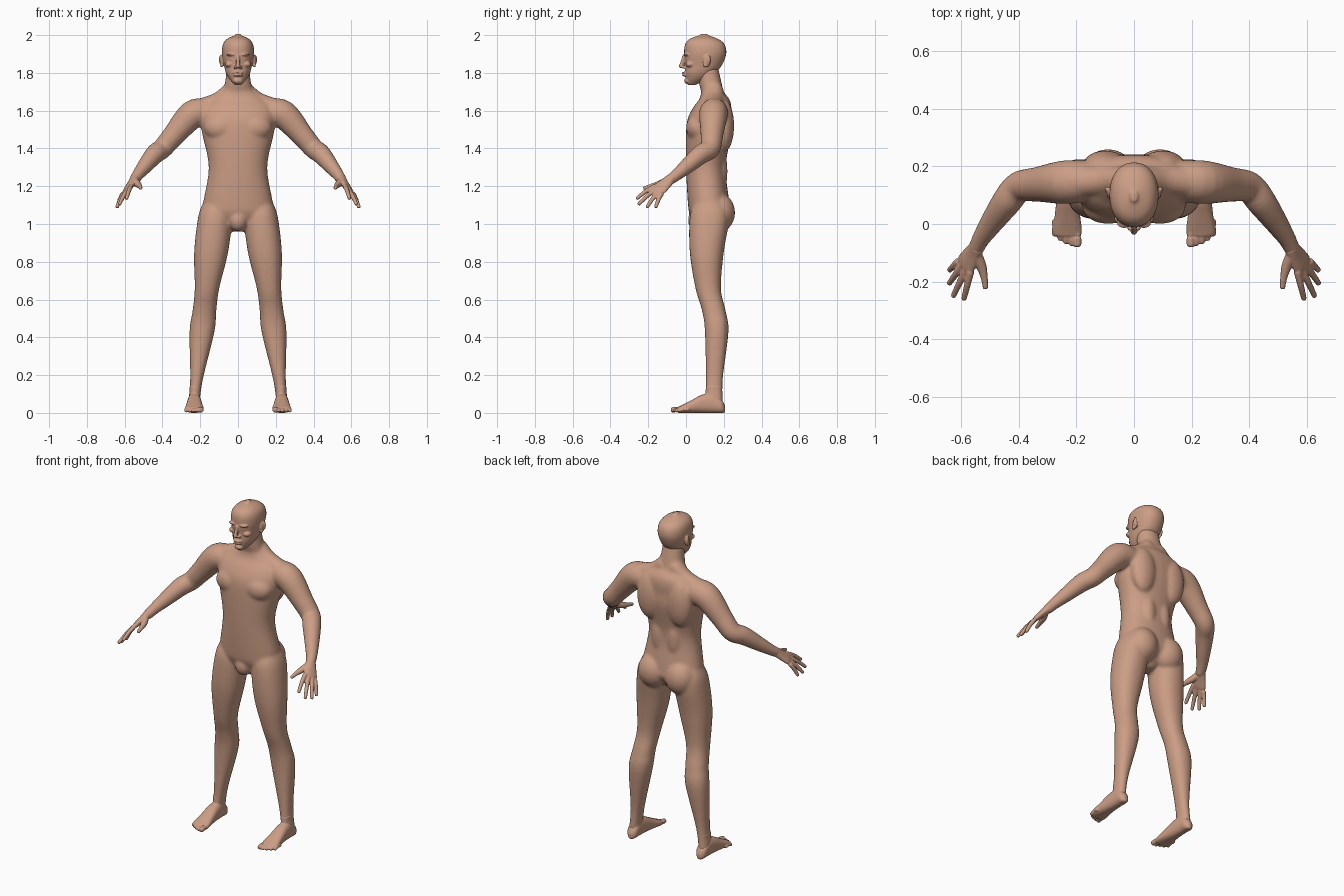
import bpy, bmesh, math
from mathutils import Vector, Matrix

cube = bpy.data.objects.get("Cube")
if cube:
    bpy.data.objects.remove(cube)

skin = bpy.data.materials.new("skin tan")
skin.use_nodes = True
tone = (.6, .34, .235, 1)
skin.diffuse_color = tone
shader = next(node for node in skin.node_tree.nodes if node.type == 'BSDF_PRINCIPLED')
shader.inputs["Base Color"].default_value = tone
shader.inputs["Roughness"].default_value = .7

RIGHTWARD, BACKWARD, UPWARD = Vector((1, 0, 0)), Vector((0, 1, 0)), Vector((0, 0, 1))
SIDES = {"left": 1, "right": -1}


def spline(rows, steps=5):
    """Catmull-Rom interpolation through rows of equal length."""
    rows = [Vector(row) for row in rows]
    padded = [rows[0], *rows, rows[-1]]
    smooth = []
    for before, start, end, after in zip(padded, padded[1:], padded[2:], padded[3:]):
        leave, arrive = (end - before) / 2, (after - start) / 2
        bend = end - start
        for step in range(steps):
            t = step / steps
            smooth.append(start + leave*t + (3*bend - 2*leave - arrive)*t*t
                          + (leave + arrive - 2*bend)*t*t*t)
    return smooth + [rows[-1]]


def signed_power(value, exponent):
    return math.copysign(abs(value) ** exponent, value)


def loft(bm, rows, side=1, axes=None, across=BACKWARD, squareness=2, count=32):
    """Closed skin over rounded sections: centre, radius across, other radius."""
    rows = spline(rows)
    centres = [Vector(row[:3]) for row in rows]
    last = len(rows) - 1
    rings = []
    for i, row in enumerate(rows):
        along = (centres[min(i + 1, last)] - centres[max(i - 1, 0)]).normalized()
        if axes:
            u, v = axes
        else:
            u = (across - along * across.dot(along)).normalized()
            v = along.cross(u)
        cap = min(row[3:]) / 2
        sections = [(0, 1)]
        if i == 0:
            sections.insert(0, (-cap, .6))
        if i == last:
            sections.append((cap, .6))
        for shift, size in sections:
            ring = []
            for k in range(count):
                angle = math.tau * k / count
                point = (centres[i] + along * shift
                         + u * row[3] * size * signed_power(math.cos(angle), 2 / squareness)
                         + v * row[4] * size * signed_power(math.sin(angle), 2 / squareness))
                point.x *= side
                ring.append(bm.verts.new(point))
            rings.append(ring)
    faces = [bm.faces.new(rings[0]), bm.faces.new(rings[-1])]
    for low, high in zip(rings, rings[1:]):
        for k in range(count):
            following = (k + 1) % count
            faces.append(bm.faces.new((low[k], low[following], high[following], high[k])))
    bmesh.ops.recalc_face_normals(bm, faces=faces)


def tube(bm, rows, side=1):
    """Round limb along a path of x, y, z, radius."""
    loft(bm, [(*row, row[-1]) for row in rows], side, count=24)


def column(bm, rows, side=1, centre=lambda z: 0, squareness=2.2):
    """Upright form from rows of height, half width, front, back."""
    loft(bm, [(centre(z), (front + back) / 2, z, width, (back - front) / 2)
              for z, width, front, back in rows], side, (RIGHTWARD, BACKWARD), squareness=squareness)


def blob(bm, centre, radii):
    place = Matrix.Translation(centre) @ Matrix.Diagonal((*radii, 1))
    bmesh.ops.create_uvsphere(bm, u_segments=24, v_segments=16, radius=1, matrix=place)


def pair(bm, centre, radii):
    x, y, z = centre
    for side in SIDES.values():
        blob(bm, (x * side, y, z), radii)


def finish(name, bm, voxel=.004, smoothing=3):
    """Fuse the overlapping volumes into one soft skin."""
    mesh = bpy.data.meshes.new(name)
    bm.to_mesh(mesh)
    bm.free()
    mesh.materials.append(skin)
    part = bpy.data.objects.new(name, mesh)
    bpy.context.collection.objects.link(part)
    fuse = part.modifiers.new("fuse", 'REMESH')
    fuse.mode, fuse.voxel_size, fuse.use_smooth_shade = 'VOXEL', voxel, True
    soften = part.modifiers.new("soften", 'SMOOTH')
    soften.factor, soften.iterations = .5, smoothing


# Torso and neck
body = bmesh.new()
column(body, [(.99, .06, .05, .18), (1.05, .18, .02, .23), (1.11, .185, .01, .23), (1.3, .155, 0, .21),
              (1.48, .19, 0, .24), (1.56, .2, .01, .24), (1.62, .19, .04, .24), (1.66, .15, .07, .23),
              (1.7, .09, .08, .2), (1.74, .07, .07, .19), (1.83, .06, .06, .17)])
# Buttocks, chest muscles, shoulder blades, lower back
pair(body, (.09, .18, 1.06), (.09, .08, .1))
pair(body, (.09, .06, 1.51), (.09, .06, .07))
pair(body, (.1, .2, 1.52), (.08, .055, .14))
pair(body, (.05, .17, 1.28), (.05, .05, .14))
blob(body, (0, .06, 1.02), (.05, .05, .06))

# Legs lean out in a straight line from hip to ankle
leg = [(1.12, .07, .05, .2), (1.04, .09, .02, .23), (.85, .09, .02, .2), (.66, .065, .05, .185),
       (.54, .063, .085, .21), (.43, .066, .1, .225), (.18, .034, .105, .195), (.05, .03, .1, .195)]
arm = [(.16, .15, 1.59, .07), (.24, .145, 1.58, .076), (.34, .137, 1.47, .06), (.4, .128, 1.4, .054),
       (.44, .08, 1.37, .052), (.49, .01, 1.31, .042), (.53, -.05, 1.26, .032), (.55, -.09, 1.23, .028)]
trapezius = [(.03, .15, 1.71, .05), (.1, .15, 1.65, .05), (.21, .145, 1.6, .06)]
for side in SIDES.values():
    column(body, leg, side, lambda z: .24 - .115 * z)
    tube(body, arm, side)
    tube(body, trapezius, side)
finish("body", body, .008, 10)

# Head
head = bmesh.new()
column(head, [(1.745, .026, .005, .07), (1.77, .048, 0, .12), (1.8, .064, -.005, .155),
              (1.84, .074, -.005, .19), (1.9, .085, -.01, .213), (1.95, .08, -.005, .205),
              (1.98, .058, .02, .17), (1.998, .018, .07, .12)])
# Nose and nostrils
tube(head, [(0, -.01, 1.89, .009), (0, -.02, 1.855, .01), (0, -.027, 1.832, .012)])
pair(head, (.014, -.012, 1.83), (.01, .012, .008))
# Brows, eyes, cheeks
pair(head, (.034, .006, 1.897), (.027, .021, .008))
pair(head, (.033, .012, 1.873), (.013, .014, .009))
pair(head, (.046, .022, 1.845), (.023, .024, .016))
# Lips and chin
for height in (1.8, 1.787):
    blob(head, (0, -.004, height), (.026, .018, .006))
blob(head, (0, .008, 1.758), (.026, .018, .016))
# Ears: shell, back rim, lobe
pair(head, (.086, .11, 1.863), (.009, .02, .033))
pair(head, (.092, .12, 1.87), (.009, .01, .026))
pair(head, (.087, .1, 1.84), (.008, .009, .011))
finish("head", head)

# Hands: knuckles lie in a row from the first finger to the little finger
wrist = Vector((.545, -.08, 1.24))
first_knuckle, last_knuckle = Vector((.567, -.165, 1.2)), Vector((.61, -.13, 1.16))
knuckle_row = last_knuckle - first_knuckle
palm_end = (first_knuckle + last_knuckle) / 2
palm = [(*wrist, .027, .026), (*wrist.lerp(palm_end, .4), .035, .02),
        (*wrist.lerp(palm_end, .85), .042, .016), (*palm_end, .038, .013)]
fingertips = [(.59, -.26, 1.135), (.627, -.25, 1.105), (.641, -.206, 1.09), (.64, -.16, 1.09)]
thumb = [(.55, -.1, 1.23, .02), (.53, -.145, 1.21, .018), (.52, -.185, 1.2, .0125), (.515, -.222, 1.19, .0095)]
for label, side in SIDES.items():
    hand = bmesh.new()
    loft(hand, palm, side, across=knuckle_row)
    tube(hand, thumb, side)
    for i, tip in enumerate(fingertips):
        knuckle, tip = first_knuckle + knuckle_row * i / 3, Vector(tip)
        joint = (knuckle + tip) / 2 + UPWARD * .006
        tube(hand, [(*knuckle, .013), (*joint, .0115), (*tip, .0095)], side)
    finish(label + "_hand", hand)

# Feet: rows of y, half width, half height, with the sole on the ground
foot = [(.2, .02, .026), (.185, .031, .036), (.14, .034, .052), (.085, .038, .048),
        (.03, .044, .034), (-.02, .05, .021), (-.04, .046, .016)]
for label, side in SIDES.items():
    sole = bmesh.new()
    loft(sole, [(.231, y, height, width, height) for y, width, height in foot],
         side, (RIGHTWARD, UPWARD), squareness=2.4)
    column(sole, [(.14, .028, .105, .19), (.04, .028, .1, .19)], side, lambda z: .228)
    # Toes shorten outward, the big toe is thicker
    for toe in range(5):
        x, tip = .197 + .0195 * toe, -.073 + .0022 * toe * toe
        radius = .0095 if toe else .0145
        tube(sole, [(x, tip + .05, .018, radius), (x, tip + .02, .018, radius),
                    (x, tip, radius + .001, radius)], side)
    finish(label + "_foot", sole)
